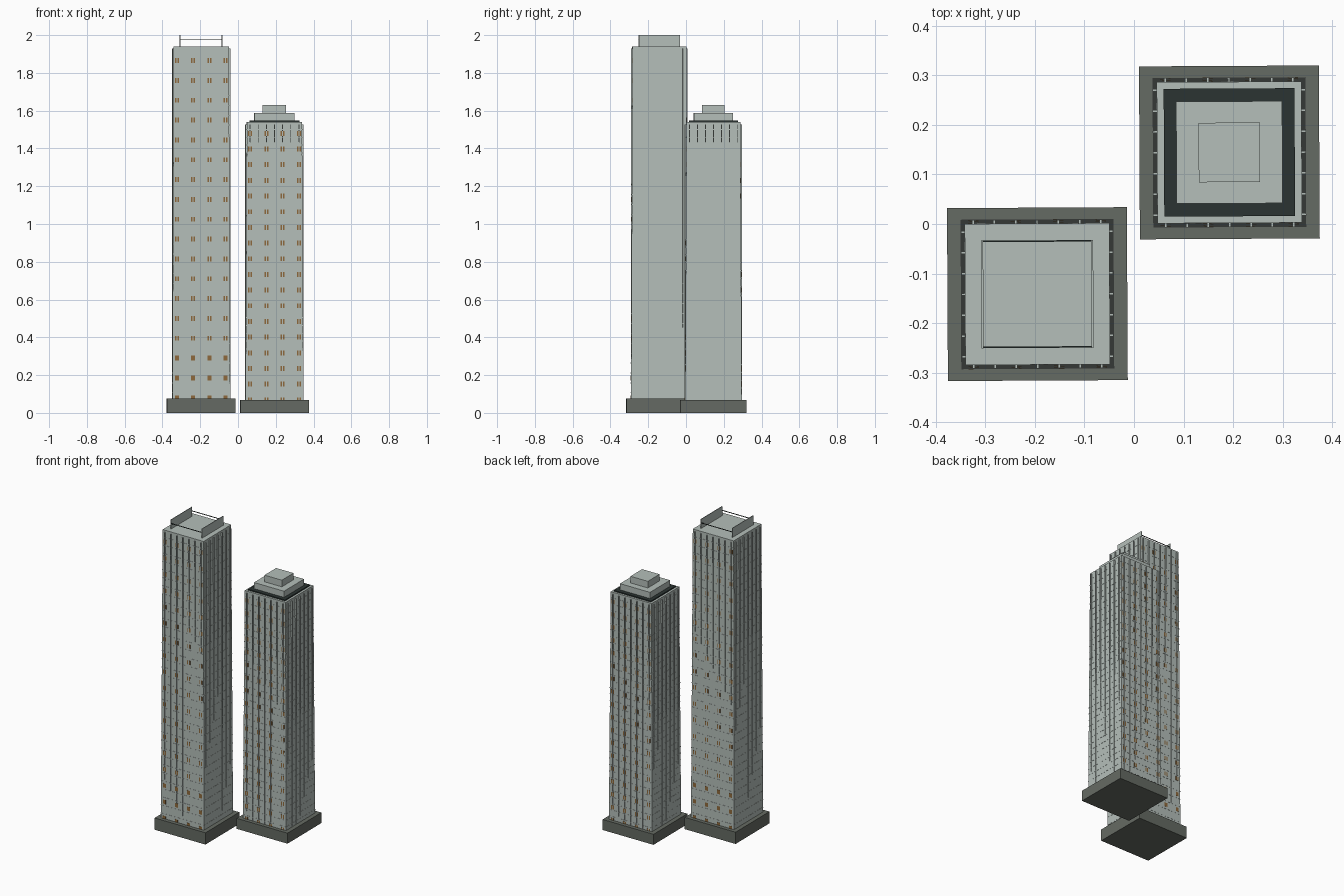
import bpy
import bmesh
from math import radians
from mathutils import Matrix, Vector

if "Cube" in bpy.data.objects:
    bpy.data.objects.remove(bpy.data.objects["Cube"], do_unlink=True)


def material(name, rgb):
    mat = bpy.data.materials.new(name)
    mat.use_nodes = True
    mat.diffuse_color = (*rgb, 1)
    mat.node_tree.nodes["Principled BSDF"].inputs["Base Color"].default_value = (*rgb, 1)
    return mat


STONE = material("pale_stone", (0.46, 0.52, 0.49))
PLINTH = material("dark_stone", (0.13, 0.145, 0.125))
DARK = material("roof_black", (0.024, 0.034, 0.032))
BRONZE = material("bronze_window", (0.27, 0.14, 0.045))


def box(bm, center, size, taper=(1, 1)):
    """Add a box; taper scales its top face in x and y."""
    verts = bmesh.ops.create_cube(bm, size=1)["verts"]
    for v in verts:
        if v.co.z > 0:
            v.co.x *= taper[0]
            v.co.y *= taper[1]
        v.co = Vector(a * s + c for a, s, c in zip(v.co, size, center))


def finish(bm, name, mat, place):
    mesh = bpy.data.meshes.new(name)
    bm.to_mesh(mesh)
    bm.free()
    mesh.materials.append(mat)
    obj = bpy.data.objects.new(name, mesh)
    obj.matrix_world = place
    bpy.context.collection.objects.link(obj)


def block(name, mat, place, hx, hy, z0, z1, taper=(1, 1), offset=(0, 0)):
    bm = bmesh.new()
    box(bm, (*offset, (z0 + z1) / 2), (2 * hx, 2 * hy, z1 - z0), taper)
    finish(bm, name, mat, place)


def tower(prefix, center, plinth_z, top, first_row, row_step, fin_out):
    place = Matrix.Translation((*center, 0)) @ Matrix.Rotation(radians(0.3), 4, "Z")
    base = (0.1535, 0.15)
    lean = 0.0075

    def half(axis, z):
        return base[axis] - lean * (z - plinth_z) / (top - plinth_z)

    # Plinth and gently tapered shaft
    block(prefix + "_plinth", PLINTH, place, 0.1815, 0.1745, 0, plinth_z)
    block(prefix + "_shaft", STONE, place, *base, plinth_z, top,
          [(b - lean) / b for b in base])

    # Upright ribs on all four walls
    bm = bmesh.new()
    fin_top = top - 0.012
    mid, tall = (plinth_z + fin_top) / 2, fin_top - plinth_z
    for i in range(-3, 4):
        for side in (-1, 1):
            d = 0.012
            reach = [side * (b + fin_out - d / 2) for b in base]
            box(bm, (i * 0.043, reach[1], mid), (0.005, d, tall))
            box(bm, (reach[0], i * 0.042, mid), (d, 0.005, tall))
    finish(bm, prefix + "_ribs", STONE, place)

    # Thin floor ledges
    bm = bmesh.new()
    z = first_row + row_step / 4
    while z > plinth_z + 0.01:
        box(bm, (0, 0, z), [2 * half(a, z) + 0.002 for a in (0, 1)] + [0.004])
        z -= row_step / 2
    finish(bm, prefix + "_floor_ledges", STONE, place)

    # Bronze windows on the front and back, each split by a rib
    bm = bmesh.new()
    for row in range(18):
        z = first_row - row * row_step
        for col in (-3, -1, 1, 3):
            for side in (-1, 1):
                box(bm, (col * 0.043, side * half(1, z), z), (0.021, 0.002, 0.026))
    finish(bm, prefix + "_windows", BRONZE, place)
    return place


tall = tower("tall_tower", (-0.195, -0.1415), 0.076, 1.94, 1.865, 0.105, -0.0002)
short = tower("short_tower", (0.1925, 0.1445), 0.068, 1.54, 1.48, 0.083, 0.001)

# Tall tower roof: two screen walls joined by slim rails
for side, label in ((-1, "right"), (1, "left")):
    block("roof_screen_" + label, STONE, tall, 0.002, 0.109, 1.94, 2.0,
          offset=(side * 0.111, 0))
for side, label in ((-1, "front"), (1, "back")):
    block("roof_rail_" + label, DARK, tall, 0.111, 0.0015, 1.973, 1.977,
          offset=(0, side * 0.107))

# Short tower roof: dark deck below two stepped tiers
block("roof_deck", DARK, short, 0.132, 0.129, 1.535, 1.547)
block("lower_roof_tier", STONE, short, 0.107, 0.103, 1.547, 1.587)
block("upper_roof_tier", STONE, short, 0.062, 0.06, 1.587, 1.63)
